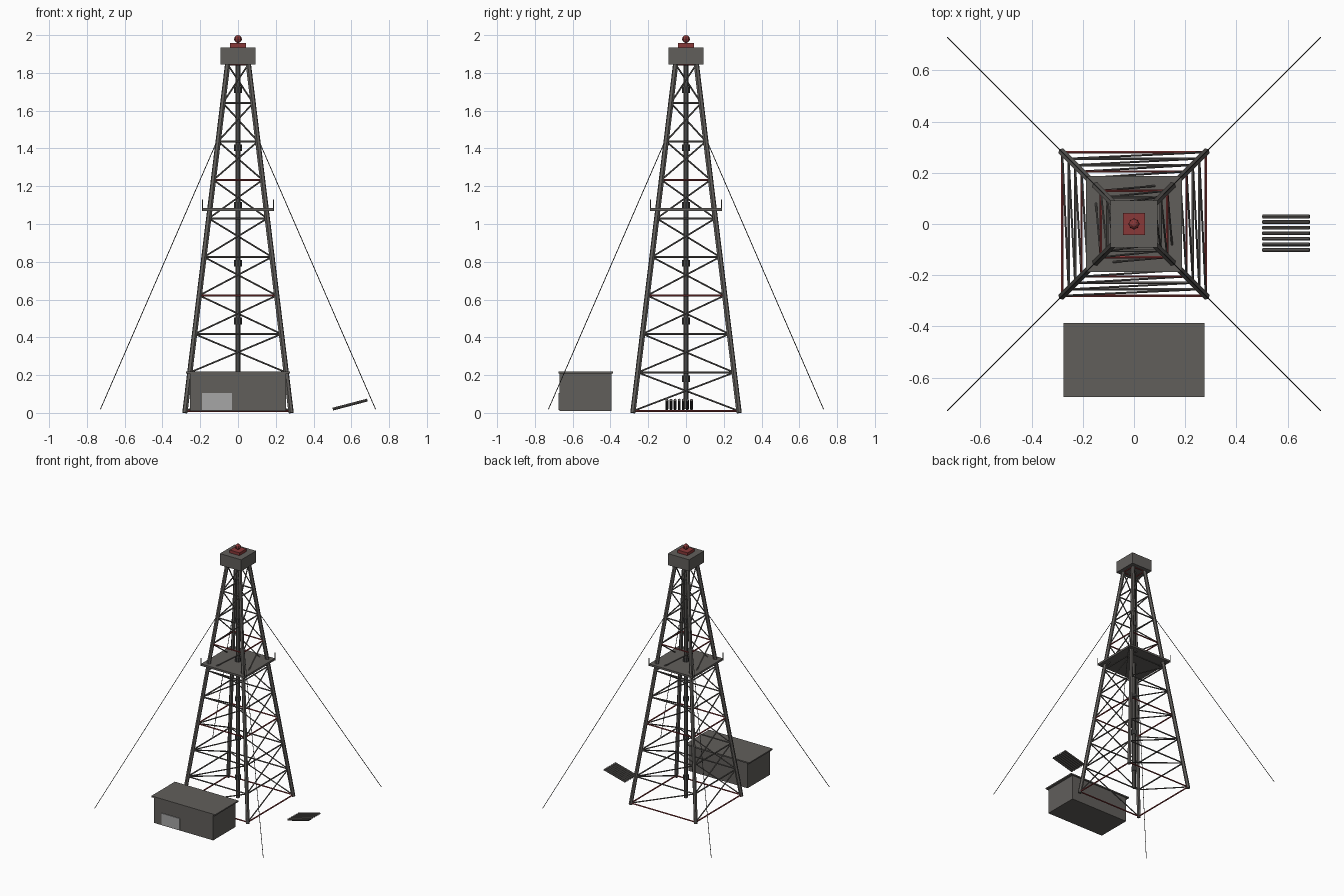
import bpy
import bmesh
from mathutils import Vector, Matrix

cube = bpy.data.objects.get("Cube")
if cube:
    bpy.data.objects.remove(cube, do_unlink=True)


def material(name, r, g, b):
    m = bpy.data.materials.new(name)
    m.use_nodes = True
    m.diffuse_color = (r, g, b, 1)
    bsdf = next(n for n in m.node_tree.nodes if n.type == 'BSDF_PRINCIPLED')
    bsdf.inputs["Base Color"].default_value = (r, g, b, 1)
    return m


STEEL = material("steel_grey", 0.12, 0.113, 0.105)
DARK = material("dark_steel", 0.06, 0.06, 0.058)
RED = material("signal_red", 0.25, 0.04, 0.04)
PALE = material("pale_grey", 0.38, 0.38, 0.38)


def finish(name, bm, mat):
    mesh = bpy.data.meshes.new(name)
    bm.to_mesh(mesh)
    bm.free()
    mesh.materials.append(mat)
    obj = bpy.data.objects.new(name, mesh)
    bpy.context.collection.objects.link(obj)
    return obj


def beams(name, pairs, radius, mat, sides=6):
    """One object holding a straight bar for each pair of end points."""
    bm = bmesh.new()
    for a, b in pairs:
        a, b = Vector(a), Vector(b)
        d = b - a
        turn = d.to_track_quat('Z', 'Y').to_matrix().to_4x4()
        bmesh.ops.create_cone(bm, cap_ends=True, segments=sides, radius1=radius,
                              radius2=radius, depth=d.length,
                              matrix=Matrix.Translation((a + b) / 2) @ turn)
    return finish(name, bm, mat)


def box(name, low, high, mat):
    low, high = Vector(low), Vector(high)
    bm = bmesh.new()
    bmesh.ops.create_cube(bm, size=1,
                          matrix=Matrix.Translation((low + high) / 2)
                          @ Matrix.Diagonal((high - low).to_4d()))
    return finish(name, bm, mat)


CORNERS = [(1, 1), (-1, 1), (-1, -1), (1, -1)]
BASE_Z, TOP_Z, BAYS = 0.01, 1.845, 9


def corner(k, z):
    """Centre of a tower leg at a given height."""
    t = (z - BASE_Z) / (TOP_Z - BASE_Z)
    half = 0.28 + (0.055 - 0.28) * t
    x, y = CORNERS[k % 4]
    return (x * half, y * half, z)


# Tower legs
beams("tower_legs", [(corner(k, 0), corner(k, TOP_Z)) for k in range(4)], 0.0145, STEEL)

# Horizontal girts, every third ring red, and diagonals climbing round the tower
levels = [BASE_Z + (TOP_Z - BASE_Z) * i / BAYS for i in range(BAYS + 1)]
grey_rings, red_rings, diagonals = [], [], []
for i, z in enumerate(levels):
    for k in range(4):
        ring = red_rings if i % 3 == 0 else grey_rings
        ring.append((corner(k, z), corner(k + 1, z)))
        if i < BAYS:
            diagonals.append((corner(k, z), corner(k + 1, levels[i + 1])))
beams("grey_girts", grey_rings, 0.0055, STEEL)
beams("red_girts", red_rings, 0.0055, RED)
beams("diagonal_braces", diagonals, 0.0045, STEEL)

# Central drill pipe with collars
beams("drill_pipe", [((0, 0, 0.02), (0, 0, TOP_Z + 0.01))], 0.013, STEEL, 8)
beams("pipe_collars", [((0, 0, 0.163 + 0.306 * i), (0, 0, 0.198 + 0.306 * i))
                       for i in range(6)], 0.02, DARK, 8)

# Crown block and beacon
box("crown_block", (-0.092, -0.092, 1.845), (0.092, 0.092, 1.935), STEEL)
box("beacon_base", (-0.042, -0.042, 1.935), (0.042, 0.042, 1.957), RED)
bm = bmesh.new()
bmesh.ops.create_uvsphere(bm, u_segments=8, v_segments=6, radius=0.021,
                          matrix=Matrix.Translation((0, 0, 1.979)))
finish("beacon_lamp", bm, RED)

# Working platform with corner posts
P = 0.188
box("work_platform", (-P, -P, 1.07), (P, P, 1.085), STEEL)
beams("platform_posts", [((x * P, y * P, 1.07), (x * P, y * P, 1.13))
                         for x, y in CORNERS], 0.003, STEEL)

# Guy wires
beams("guy_wires", [(corner(k, 1.46), (x * 0.728, y * 0.728, 0.02))
                    for k, (x, y) in enumerate(CORNERS)], 0.0022, DARK)

# Site hut with overhanging roof and a pale door panel
box("hut_walls", (-0.255, -0.67, 0.01), (0.255, -0.395, 0.21), STEEL)
box("hut_roof", (-0.275, -0.676, 0.208), (0.275, -0.386, 0.218), STEEL)
box("hut_panel", (-0.19, -0.675, 0.016), (-0.032, -0.669, 0.105), PALE)

# Row of spare pipes leaning upward
beams("spare_pipes", [((0.502, y, 0.02), (0.685, y, 0.068))
                      for y in (0.029 - 0.0217 * i for i in range(7))], 0.0075, STEEL, 8)
